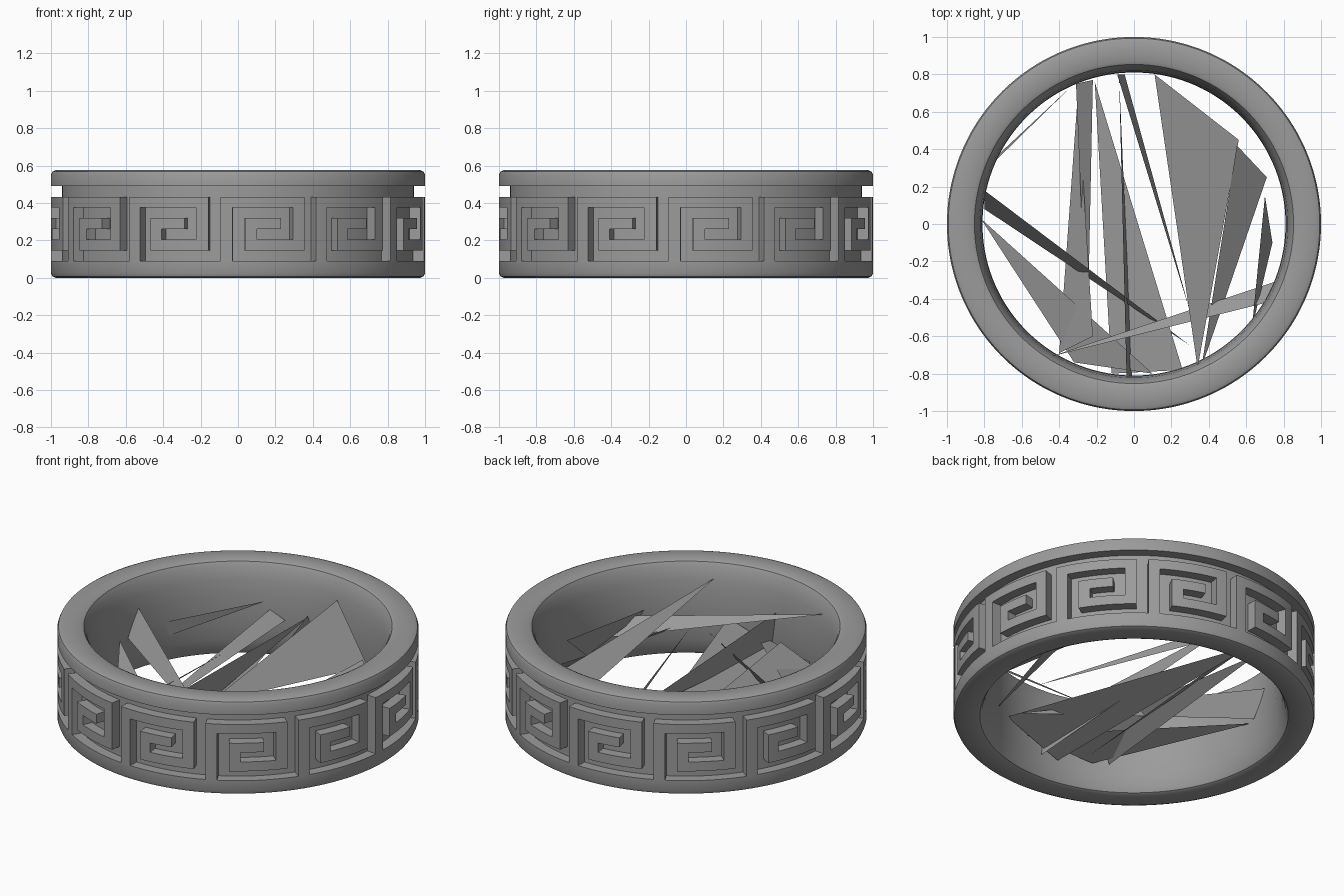
import bpy, bmesh
from math import cos, sin, radians, pi

if "Cube" in bpy.data.objects:
    bpy.data.objects.remove(bpy.data.objects["Cube"])

REPEATS, COLS, SUB = 12, 8, 3
R_OUT, R_FLOOR = 1.0, 0.94
Z_LOW, Z_HIGH = 0.09, 0.49
START = radians(-95.4)
KEY = ["........",
       "#######.",
       "#.....#.",
       "#.###.#.",
       "#.#...#.",
       "#.#####.",
       "#......."]
ROWS = len(KEY)
SEG = REPEATS * COLS * SUB

metal = bpy.data.materials.new("dark_grey_metal")
metal.diffuse_color = (0.33, 0.33, 0.33, 1)
metal.use_nodes = True
metal.node_tree.nodes["Principled BSDF"].inputs["Base Color"].default_value = metal.diffuse_color


def pt(r, i, z):
    a = START + 2 * pi * i / SEG
    return (r * cos(a), r * sin(a), z)


def finish(bm, name, smooth=True):
    me = bpy.data.meshes.new(name)
    bm.to_mesh(me)
    bm.free()
    me.materials.append(metal)
    ob = bpy.data.objects.new(name, me)
    bpy.context.collection.objects.link(ob)
    if smooth:
        bpy.context.view_layer.objects.active = ob
        ob.select_set(True)
        bpy.ops.object.shade_smooth_by_angle(angle=radians(30))
        ob.select_set(False)
    return ob


# Ring band: revolved rims and domed inner wall, with the key pattern in relief
bm = bmesh.new()


def quad(*pts):
    bm.faces.new([bm.verts.new(p) for p in pts])


profile = [(1.0, 0.49), (1.0, 0.55), (0.993, 0.567), (0.975, 0.575), (0.87, 0.575),
           (0.853, 0.567), (0.838, 0.54), (0.822, 0.47), (0.813, 0.38), (0.81, 0.2875),
           (0.813, 0.195), (0.822, 0.105), (0.838, 0.035), (0.853, 0.008),
           (0.87, 0.0), (0.975, 0.0), (0.993, 0.008), (1.0, 0.025), (1.0, 0.09)]


def radius(col, row):
    if row < 0 or row >= ROWS:
        return R_OUT
    return R_OUT if KEY[row][col % COLS] == "#" else R_FLOOR


def row_z(row):
    return Z_HIGH - (Z_HIGH - Z_LOW) * row / ROWS


for i in range(SEG):
    col, j = i // SUB, i + 1
    for (r0, z0), (r1, z1) in zip(profile, profile[1:]):
        quad(pt(r0, i, z0), pt(r0, j, z0), pt(r1, j, z1), pt(r1, i, z1))
    for row in range(ROWS + 1):
        r, top, low = radius(col, row), row_z(row), row_z(row + 1)
        above = radius(col, row - 1)
        if above != r:
            quad(pt(above, i, top), pt(above, j, top), pt(r, j, top), pt(r, i, top))
        if row == ROWS:
            continue
        quad(pt(r, i, low), pt(r, j, low), pt(r, j, top), pt(r, i, top))
        beside = radius(j // SUB, row)
        if j % SUB == 0 and beside != r:
            quad(pt(r, j, low), pt(beside, j, low), pt(beside, j, top), pt(r, j, top))
bmesh.ops.remove_doubles(bm, verts=bm.verts, dist=1e-5)
bmesh.ops.recalc_face_normals(bm, faces=bm.faces)
finish(bm, "key_pattern_ring")

# Thin blades that cross the opening
blades = [
    ((0.11, 0.80, 0.45), (0.56, 0.45, 0.30), (0.34, -0.77, 0.48)),
    ((-0.21, 0.76, 0.20), (0.26, -0.78, 0.25), (-0.12, -0.80, 0.12)),
    ((-0.31, 0.75, 0.30), (-0.22, 0.77, 0.25), (-0.25, -0.68, 0.15)),
    ((-0.30, 0.70, 0.20), (-0.40, -0.69, 0.15), (-0.22, -0.60, 0.30)),
    ((-0.09, 0.80, 0.30), (-0.05, 0.80, 0.20), (0.30, -0.47, 0.30)),
    ((-0.08, 0.80, 0.30), (-0.01, -0.81, 0.12), (-0.04, -0.81, 0.35)),
    ((-0.80, 0.18, 0.40), (-0.80, 0.08, 0.25), (0.30, -0.65, 0.20)),
    ((-0.82, 0.03, 0.25), (0.10, -0.80, 0.20), (-0.32, -0.74, 0.15)),
    ((-0.45, -0.71, 0.49), (0.75, -0.31, 0.18), (0.71, -0.42, 0.28)),
    ((0.36, -0.77, 0.25), (0.55, 0.42, 0.35), (0.71, 0.25, 0.20)),
    ((-0.33, 0.74, 0.35), (-0.80, 0.28, 0.25), (-0.78, 0.32, 0.15)),
    ((0.70, 0.15, 0.35), (0.74, -0.10, 0.15), (0.63, -0.56, 0.30)),
]
bm = bmesh.new()
for tri in blades:
    bm.faces.new([bm.verts.new(p) for p in tri])
finish(bm, "inner_blades", smooth=False)
